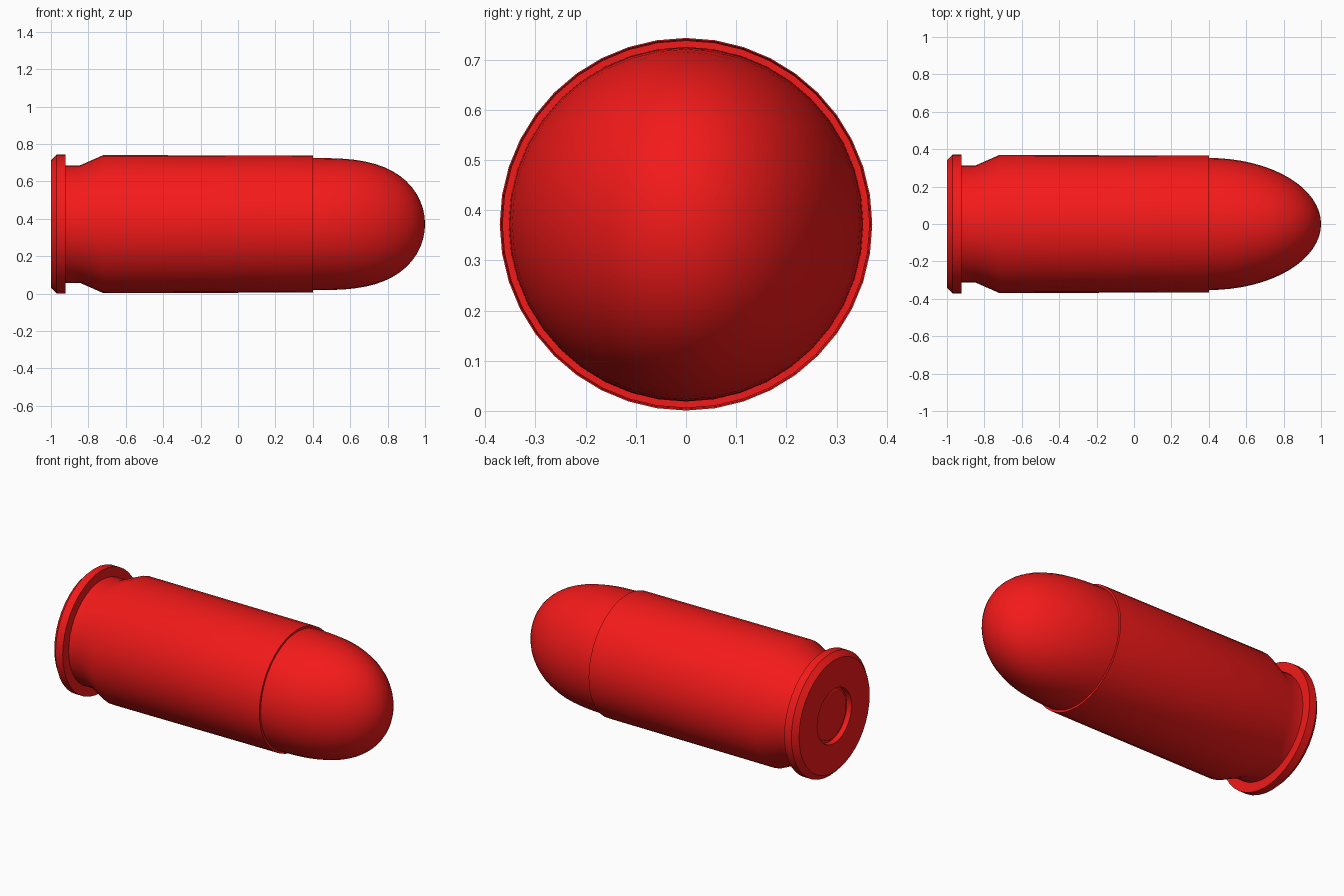
import bpy, bmesh
from math import sin, cos, pi, radians

if "Cube" in bpy.data.objects:
    bpy.data.objects.remove(bpy.data.objects["Cube"])

N = 40          # sides around the axis
CZ = 0.372      # height of the axis

red = bpy.data.materials.new("red")
red.diffuse_color = (0.9, 0.01, 0.01, 1)
red.use_nodes = True
red.node_tree.nodes["Principled BSDF"].inputs["Base Color"].default_value = red.diffuse_color


def loft(name, rings):
    """Skin elliptical rings (x, y radius, z radius) along x; zero radius is a pole."""
    bm = bmesh.new()
    loops = []
    for x, ry, rz in rings:
        if ry < 1e-5:
            loops.append([bm.verts.new((x, 0, CZ))])
        else:
            loops.append([bm.verts.new((x, ry * sin(2 * pi * i / N), CZ + rz * cos(2 * pi * i / N)))
                          for i in range(N)])
    for a, b in zip(loops, loops[1:]):
        for i in range(N):
            j = (i + 1) % N
            if len(a) == 1:
                bm.faces.new((a[0], b[j], b[i]))
            elif len(b) == 1:
                bm.faces.new((a[i], a[j], b[0]))
            else:
                bm.faces.new((a[i], a[j], b[j], b[i]))
    bmesh.ops.recalc_face_normals(bm, faces=bm.faces)
    me = bpy.data.meshes.new(name)
    bm.to_mesh(me)
    bm.free()
    me.materials.append(red)
    ob = bpy.data.objects.new(name, me)
    bpy.context.collection.objects.link(ob)
    bpy.ops.object.select_all(action='DESELECT')
    ob.select_set(True)
    bpy.context.view_layer.objects.active = ob
    bpy.ops.object.shade_smooth_by_angle(angle=radians(25))
    return ob


# Case: primer pocket, chamfered rim, extractor groove, body and mouth
case = [(-0.97, 0), (-0.97, 0.162), (-1, 0.165), (-1, 0.34), (-0.97, 0.371), (-0.922, 0.371),
        (-0.922, 0.314), (-0.845, 0.314), (-0.72, 0.369), (0.4, 0.366), (0.4, 0.345)]
loft("case", [(x, r, r) for x, r in case])

# Primer cap sitting in the pocket
loft("primer", [(x, r, r) for x, r in [(-0.96, 0.15), (-0.975, 0.15), (-0.98, 0.14), (-0.98, 0)]])

# Rounded nose: elliptical outline from above, fuller outline from the side
R, STEPS = 0.353, 16
nose = [(0.36, R, R)]
for k in range(STEPS + 1):
    u = sin(pi / 2 * k / STEPS)
    nose.append((0.4 + 0.6 * u, R * (1 - u ** 2) ** 0.5, R * (1 - u ** 3) ** 0.5))
loft("nose", nose)
